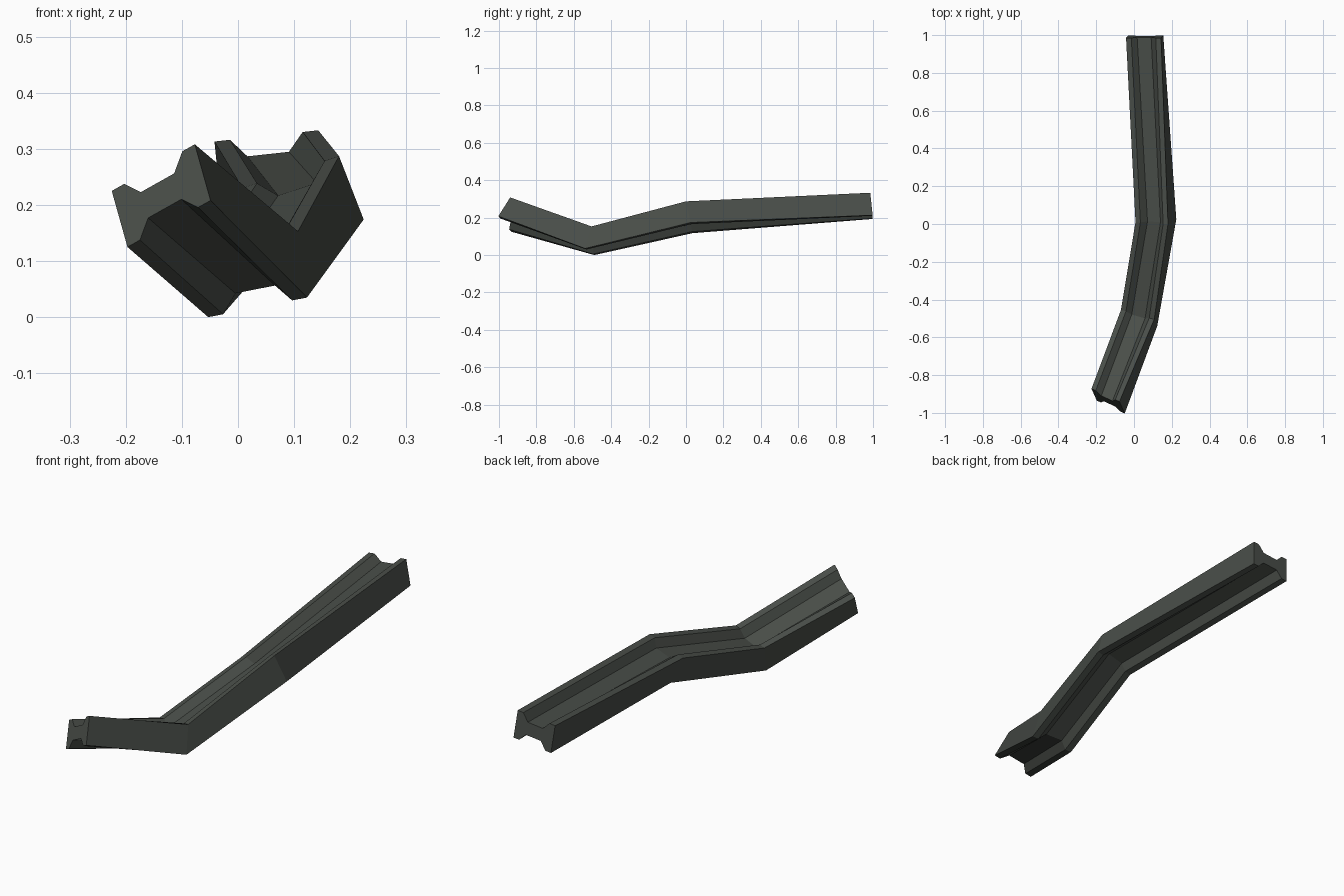
import bpy, bmesh
from mathutils import Vector

if "Cube" in bpy.data.objects:
    bpy.data.objects.remove(bpy.data.objects["Cube"])

# Dark green-grey metal
metal = bpy.data.materials.new("dark_green_grey_metal")
metal.diffuse_color = (0.067, 0.076, 0.066, 1)
metal.use_nodes = True
metal.node_tree.nodes["Principled BSDF"].inputs["Base Color"].default_value = metal.diffuse_color

# Beam section as (across, down) fractions: two flanges joined by a web
half = [(0, 0), (0.15, 0), (0.30, 0.27), (0.70, 0.27), (0.85, 0), (1, 0)]
section = half + [(u, 1 - v) for u, v in reversed(half)]

# Bend stations: top left, top right, bottom left corners of each section
stations = [
    ((-0.225, -0.872, 0.225), (-0.077, -0.94, 0.308), (-0.197, -0.935, 0.125)),
    ((-0.069, -0.455, 0.118), (0.107, -0.505, 0.153), (-0.053, -0.49, 0.0)),
    ((0.008, 0.01, 0.23), (0.18, 0.0, 0.287), (0.052, 0.035, 0.117)),
    ((-0.042, 0.985, 0.313), (0.143, 0.985, 0.333), (-0.03, 0.998, 0.193)),
]

# Loft the section through the stations
bm = bmesh.new()
rings = []
for station in stations:
    tl, tr, bl = map(Vector, station)
    rings.append([bm.verts.new(tl + (tr - tl) * u + (bl - tl) * v) for u, v in section])
n = len(section)
for a, b in zip(rings, rings[1:]):
    for i in range(n):
        j = (i + 1) % n
        bm.faces.new((a[i], a[j], b[j], b[i]))

# End caps
bm.faces.new(rings[0])
bm.faces.new(rings[-1])
bmesh.ops.recalc_face_normals(bm, faces=bm.faces)

mesh = bpy.data.meshes.new("bent_beam")
bm.to_mesh(mesh)
bm.free()
mesh.materials.append(metal)
beam = bpy.data.objects.new("bent_beam", mesh)
bpy.context.collection.objects.link(beam)
